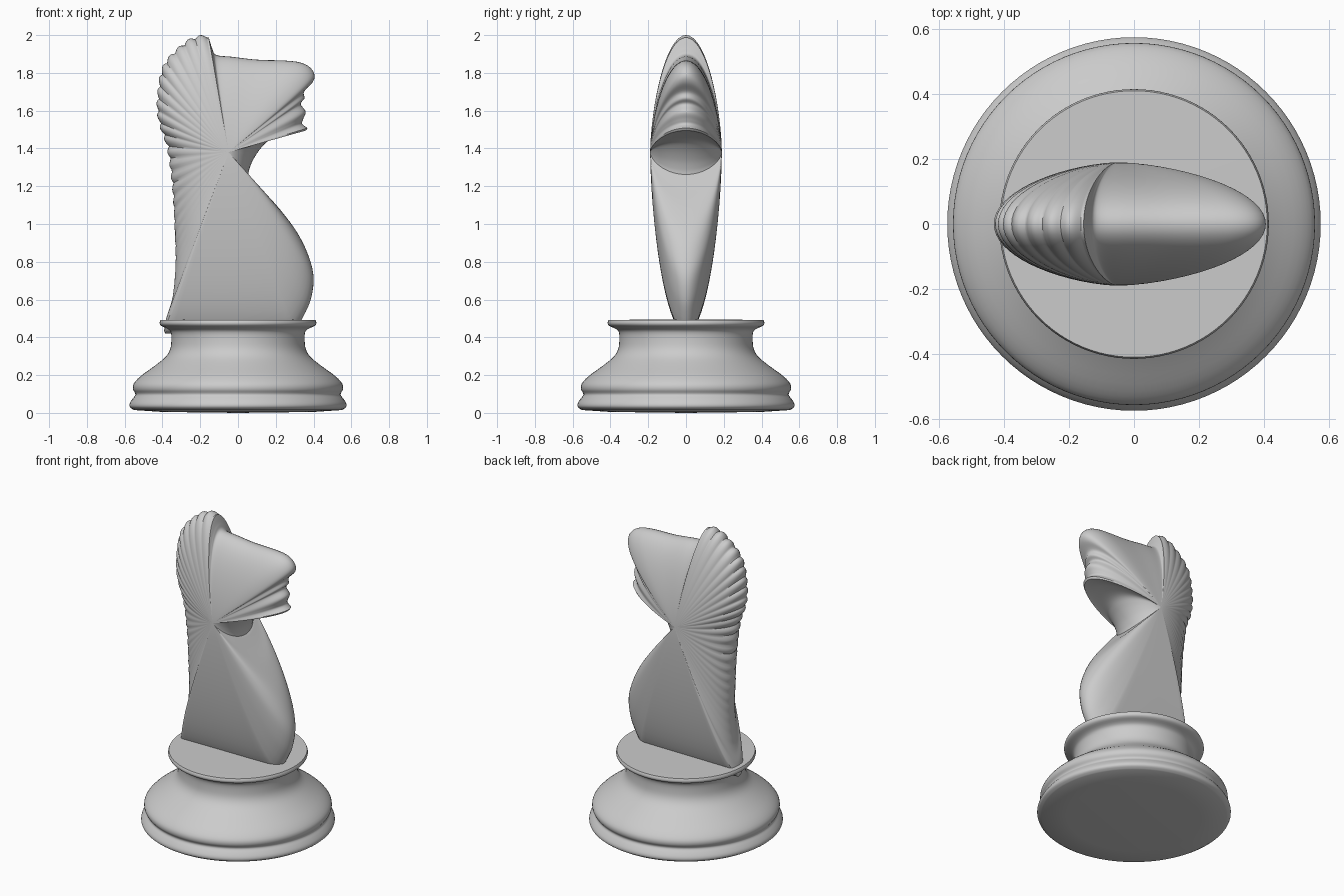
import bpy, math
from mathutils import Vector

if "Cube" in bpy.data.objects:
    bpy.data.objects.remove(bpy.data.objects["Cube"])


def smooth_path(points, steps):
    """Catmull-Rom curve through 2D points."""
    p = [Vector(q) for q in points]
    p = [p[0]] + p + [p[-1]]
    out = []
    for i in range(1, len(p) - 2):
        a, b, c, d = p[i - 1:i + 3]
        for k in range(steps):
            t = k / steps
            out.append(0.5 * (2 * b + (c - a) * t + (2 * a - 5 * b + 4 * c - d) * t * t
                              + (3 * b - a - 3 * c + d) * t ** 3))
    return out + [p[-1]]


def make_object(name, verts, faces, angle):
    mesh = bpy.data.meshes.new(name)
    mesh.from_pydata(verts, [], faces)
    mesh.update()
    obj = bpy.data.objects.new(name, mesh)
    bpy.context.collection.objects.link(obj)
    bpy.ops.object.select_all(action='DESELECT')
    obj.select_set(True)
    bpy.context.view_layer.objects.active = obj
    bpy.ops.object.mode_set(mode='EDIT')
    bpy.ops.mesh.select_all(action='SELECT')
    bpy.ops.mesh.remove_doubles(threshold=0.00005)
    bpy.ops.mesh.normals_make_consistent(inside=False)
    bpy.ops.object.mode_set(mode='OBJECT')
    bpy.ops.object.shade_smooth_by_angle(angle=math.radians(angle))
    return obj


# Turned pedestal
wall = [(0.55, 0.015), (0.572, 0.03), (0.573, 0.05), (0.558, 0.075), (0.545, 0.092),
        (0.545, 0.105), (0.556, 0.125), (0.552, 0.155), (0.515, 0.195), (0.44, 0.25),
        (0.385, 0.295), (0.36, 0.335), (0.353, 0.38), (0.355, 0.425), (0.372, 0.445),
        (0.405, 0.46), (0.415, 0.475), (0.41, 0.492)]
profile = [Vector((0, 0)), Vector((0.4, 0.005))] + smooth_path(wall, 3) + [Vector((0, 0.496))]
N = 96
verts, faces = [], []
for r, z in profile:
    for k in range(N):
        a = 2 * math.pi * k / N
        verts.append((r * math.cos(a), r * math.sin(a), z))
for i in range(len(profile) - 1):
    for k in range(N):
        m = (k + 1) % N
        faces.append((i * N + k, i * N + m, (i + 1) * N + m, (i + 1) * N + k))
make_object("pedestal", verts, faces, 40)

# Horse outline, clockwise from the top of the mane (x, z)
face = [(-0.155, 1.985), (-0.137, 1.93), (-0.115, 1.895), (-0.03, 1.885), (0.1, 1.87),
        (0.25, 1.865), (0.33, 1.855), (0.38, 1.83), (0.405, 1.79), (0.395, 1.75),
        (0.35, 1.70), (0.352, 1.665), (0.332, 1.635), (0.358, 1.595), (0.345, 1.555),
        (0.34, 1.53), (0.368, 1.508)]
throat = [(0.36, 1.495), (0.27, 1.475), (0.17, 1.445), (0.12, 1.40), (0.08, 1.34),
          (0.06, 1.29), (0.055, 1.262)]
chest = [(0.06, 1.258), (0.12, 1.19), (0.22, 1.08), (0.31, 0.96), (0.37, 0.84), (0.4, 0.72),
         (0.385, 0.60), (0.34, 0.5), (0.3, 0.44)]
bottom = [(0.28, 0.43), (0.05, 0.42), (-0.2, 0.42), (-0.385, 0.42)]
back = [(-0.392, 0.43), (-0.38, 0.5), (-0.345, 0.62), (-0.33, 0.8), (-0.335, 1.0),
        (-0.345, 1.2), (-0.37, 1.4), (-0.41, 1.52), (-0.425, 1.62), (-0.415, 1.75),
        (-0.39, 1.84), (-0.335, 1.91), (-0.265, 1.965), (-0.21, 1.987), (-0.165, 1.99)]
centre = Vector((-0.05, 1.38))

# Scalloped locks along the mane, fading towards the base
mane, run, prev = [], 0.0, None
for q in smooth_path(back, 14):
    run += (q - prev).length if prev else 0
    prev = q.copy()
    amp = 0.016 * min(1, max(0.2, (q.y - 0.6) / 0.8))
    bump = abs(math.sin(math.pi * run / 0.066)) - 0.5
    mane.append(q + (q - centre).normalized() * amp * bump)

outline = smooth_path(face, 5) + smooth_path(throat, 5) + smooth_path(chest, 5) \
    + smooth_path(bottom, 4) + mane
top = max(q.y for q in outline)
for q in outline:
    q.y = min(q.y, 2.0) + (2.0 - top if q.y > 1.95 and top < 2 else 0)

# Horse body: both sides fan out from a cheek point and round over to the outline
RINGS, HALF = 16, 0.19
M = len(outline)
verts, faces = [], []
for side in (-1, 1):
    base = len(verts)
    for j in range(RINGS + 1):
        t = math.sin(0.5 * math.pi * j / RINGS)
        y = side * HALF * math.sqrt(max(0, 1 - t ** 1.6))
        for q in outline:
            c = centre.lerp(q, t)
            verts.append((c.x, y, c.y))
    for j in range(RINGS):
        for i in range(M):
            n = (i + 1) % M
            faces.append((base + j * M + i, base + j * M + n,
                          base + (j + 1) * M + n, base + (j + 1) * M + i))
make_object("horse_head", verts, faces, 40)
